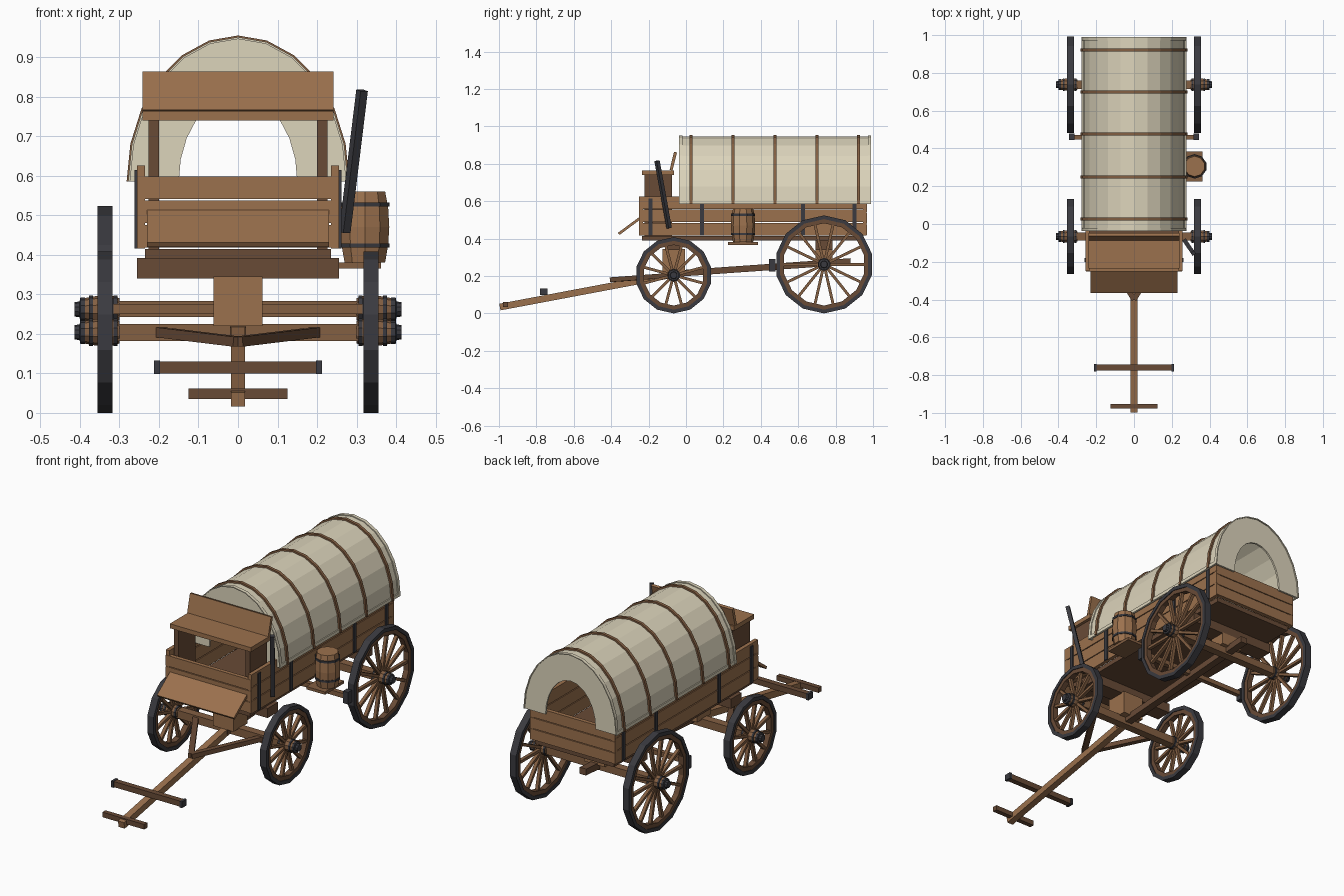
import bpy, bmesh, math
from mathutils import Vector, Matrix

cube = bpy.data.objects.get("Cube")
if cube:
    bpy.data.objects.remove(cube, do_unlink=True)


def material(name, rgb):
    m = bpy.data.materials.new(name)
    m.use_nodes = True
    m.diffuse_color = (*rgb, 1)
    m.node_tree.nodes["Principled BSDF"].inputs["Base Color"].default_value = (*rgb, 1)
    return m


LIGHT = material("light wood", (0.33, 0.165, 0.075))
MID = material("medium wood", (0.23, 0.115, 0.055))
DARK = material("dark wood", (0.14, 0.07, 0.037))
IRON = material("dark iron", (0.042, 0.042, 0.05))
CLOTH = material("cream canvas", (0.72, 0.66, 0.5))


def finish(name, bm, mat):
    bmesh.ops.recalc_face_normals(bm, faces=bm.faces)
    mesh = bpy.data.meshes.new(name)
    bm.to_mesh(mesh)
    bm.free()
    mesh.materials.append(mat)
    ob = bpy.data.objects.new(name, mesh)
    bpy.context.collection.objects.link(ob)
    return ob


def box(name, x, y, z, mat):
    """Box from (min, max) ranges."""
    bm = bmesh.new()
    size = Matrix.Diagonal((x[1] - x[0], y[1] - y[0], z[1] - z[0], 1))
    mid = Matrix.Translation((sum(x) / 2, sum(y) / 2, sum(z) / 2))
    bmesh.ops.create_cube(bm, size=1, matrix=mid @ size)
    return finish(name, bm, mat)


def beam(name, p, q, w, h, mat):
    """Straight bar between two points."""
    p, q = Vector(p), Vector(q)
    d = q - p
    turn = d.to_track_quat('Z', 'Y').to_matrix().to_4x4()
    bm = bmesh.new()
    bmesh.ops.create_cube(bm, size=1, matrix=Matrix.Translation((p + q) / 2) @ turn
                          @ Matrix.Diagonal((w, h, d.length, 1)))
    return finish(name, bm, mat)


def lathe(name, profile, n, axis, centre, mat, closed=False):
    """Turn (height, radius) points round the X or Z axis."""
    bm = bmesh.new()
    rings = []
    for i in range(n):
        a = math.tau * i / n
        s, c = math.sin(a), math.cos(a)
        rings.append([bm.verts.new(Vector(centre) + Vector(
            (h, r * s, r * c) if axis == 'X' else (r * s, r * c, h))) for h, r in profile])
    m = len(profile)
    for i in range(n):
        u, v = rings[i], rings[(i + 1) % n]
        for j in range(m if closed else m - 1):
            k = (j + 1) % m
            bm.faces.new((u[j], u[k], v[k], v[j]))
    if not closed:
        bm.faces.new([r[0] for r in rings])
        bm.faces.new([r[-1] for r in rings])
    return finish(name, bm, mat)


def arch(name, section, mat, base=0.585, n=12):
    """Sweep a closed section of (y, half width, height) over a half ellipse."""
    bm = bmesh.new()
    rows = []
    for i in range(n + 1):
        a = math.pi * i / n
        rows.append([bm.verts.new((w * math.cos(a), y, base + h * math.sin(a)))
                     for y, w, h in section])
    m = len(section)
    for u, v in zip(rows, rows[1:]):
        for j in range(m):
            k = (j + 1) % m
            bm.faces.new((u[j], u[k], v[k], v[j]))
    bm.faces.new(rows[0])
    bm.faces.new(rows[-1])
    return finish(name, bm, mat)


def hoop(name, y0, y1, grow, mat):
    w, h = 0.273, 0.361
    arch(name, [(y0, w, h), (y1, w, h), (y1, w + grow, h + grow), (y0, w + grow, h + grow)], mat)


def wheel(name, s, y, r, spokes):
    c = (s * 0.337, y, r)
    lathe(name + "_tyre", [(-0.019, r - 0.02), (0.019, r - 0.02), (0.019, r), (-0.019, r)],
          14, 'X', c, IRON, True)
    lathe(name + "_felloe", [(-0.015, r - 0.042), (0.015, r - 0.042),
                             (0.015, r - 0.018), (-0.015, r - 0.018)], 14, 'X', c, DARK, True)
    # Spokes joined in one mesh
    bm = bmesh.new()
    length = r - 0.05
    for i in range(spokes):
        bmesh.ops.create_cube(bm, size=1, matrix=Matrix.Translation(c)
                              @ Matrix.Rotation(math.tau * (i + 0.5) / spokes, 4, 'X')
                              @ Matrix.Translation((0, 0, 0.015 + length / 2))
                              @ Matrix.Diagonal((0.018, 0.015, length, 1)))
    finish(name + "_spokes", bm, MID)
    # Hub with iron bands and end cap
    hub = [(-0.037, 0.028), (-0.02, 0.034), (0.02, 0.034), (0.055, 0.028)]
    lathe(name + "_hub", [(s * h, q) for h, q in hub], 10, 'X', c, MID)
    for h in (-0.032, 0.03):
        lathe(name + "_hub_band", [(s * h, 0.035), (s * (h + 0.01), 0.035)], 10, 'X', c, IRON)
    lathe(name + "_hub_cap", [(s * 0.05, 0.03), (s * 0.062, 0.03), (s * 0.064, 0.02),
                              (s * 0.077, 0.018)], 10, 'X', c, IRON)


# Running gear
FRONT, REAR = -0.066, 0.738
for s in (-1, 1):
    side = "left" if s > 0 else "right"
    wheel("front_wheel_" + side, s, FRONT, 0.204, 12)
    wheel("rear_wheel_" + side, s, REAR, 0.262, 14)
    beam("hound_" + side, (s * 0.205, FRONT, 0.205), (0, -0.4, 0.18), 0.028, 0.025, DARK)
    box("brake_shoe_" + side, sorted((s * 0.315, s * 0.345)), (0.445, 0.478), (0.225, 0.29), IRON)
box("front_axle", (-0.31, 0.31), (FRONT - 0.022, FRONT + 0.022), (0.182, 0.225), MID)
box("rear_axle", (-0.31, 0.31), (REAR - 0.022, REAR + 0.022), (0.243, 0.283), MID)
box("front_bolster_block", (-0.062, 0.062), (FRONT - 0.06, FRONT + 0.06), (0.22, 0.345), LIGHT)
box("rear_bolster_block", (-0.062, 0.062), (REAR - 0.045, REAR + 0.045), (0.28, 0.345), LIGHT)
for name, y in (("front_bolster", FRONT), ("rear_bolster", REAR)):
    box(name, (-0.255, 0.255), (y - 0.045, y + 0.045), (0.34, 0.392), DARK)
box("brake_beam", (-0.32, 0.32), (0.447, 0.472), (0.25, 0.275), MID)
beam("reach_pole", (0, -0.12, 0.208), (0, 0.88, 0.278), 0.04, 0.034, DARK)
beam("tongue", (0, -0.995, 0.034), (0, -0.05, 0.212), 0.036, 0.036, LIGHT)

# Draught bars on the tongue
box("rear_draught_bar", (-0.21, 0.21), (-0.775, -0.745), (0.1, 0.13), DARK)
for s in (-1, 1):
    box("draught_bar_cap", sorted((s * 0.198, s * 0.212)), (-0.78, -0.74), (0.098, 0.132), IRON)
box("front_draught_bar", (-0.125, 0.125), (-0.978, -0.952), (0.035, 0.062), DARK)

# Wagon box
box("floor", (-0.235, 0.235), (-0.235, 0.95), (0.39, 0.415), DARK)
for i in range(3):
    z = 0.416 + i * 0.0715
    for s in (-1, 1):
        box("side_plank", sorted((s * 0.235, s * 0.256)), (-0.25, 0.966), (z, z + 0.067), LIGHT)
    z = 0.419 + i * 0.061
    for y in (-0.252, 0.946):
        box("end_plank", (-0.255, 0.255), (y, y + 0.022), (z, z + 0.057), LIGHT)
for s in (-1, 1):
    for y in (-0.19, 0.085, 0.625, 0.9):
        box("side_strap", sorted((s * 0.25, s * 0.262)), (y - 0.011, y + 0.011),
            (0.416, 0.615), IRON)
beam("footboard", (0, -0.36, 0.425), (0, -0.245, 0.51), 0.46, 0.014, LIGHT)

# Seat
for s in (-1, 1):
    box("seat_support", sorted((s * 0.2, s * 0.226)), (-0.222, -0.075), (0.415, 0.742), DARK)
box("seat", (-0.242, 0.242), (-0.236, -0.064), (0.74, 0.764), LIGHT)
beam("seat_back", (0, -0.08, 0.765), (0, -0.056, 0.862), 0.484, 0.016, LIGHT)

# Brake lever
beam("brake_lever", (0.27, -0.09, 0.457), (0.314, -0.155, 0.816), 0.022, 0.02, IRON)

# Water barrel on its shelf
box("barrel_shelf", (0.25, 0.362), (0.225, 0.385), (0.366, 0.381), MID)
B = (0.321, 0.305, 0)
lathe("barrel", [(0.381, 0.054), (0.425, 0.062), (0.47, 0.065), (0.52, 0.062), (0.56, 0.054)],
      10, 'Z', B, LIGHT)
for z in (0.418, 0.522):
    lathe("barrel_hoop", [(z, 0.065), (z + 0.011, 0.065)], 10, 'Z', B, IRON)

# Canvas cover with arched openings at both ends
W, H, w, h = 0.273, 0.361, 0.15, 0.22
arch("canvas_cover", [(-0.032, W, H), (0.984, W, H), (0.984, w, h), (0.974, w, h),
                      (0.974, W - 0.007, H - 0.007), (-0.022, W - 0.007, H - 0.007),
                      (-0.022, w, h), (-0.032, w, h)], CLOTH)
for y in (-0.038, 0.972):
    hoop("canvas_hem", y, y + 0.018, 0.005, CLOTH)
for s in (-1, 1):
    box("canvas_lower_hem", sorted((s * 0.268, s * 0.277)), (-0.03, 0.982), (0.585, 0.603), CLOTH)
for y in (0.027, 0.25, 0.476, 0.7, 0.922):
    hoop("cover_bow", y - 0.008, y + 0.008, 0.009, MID)
